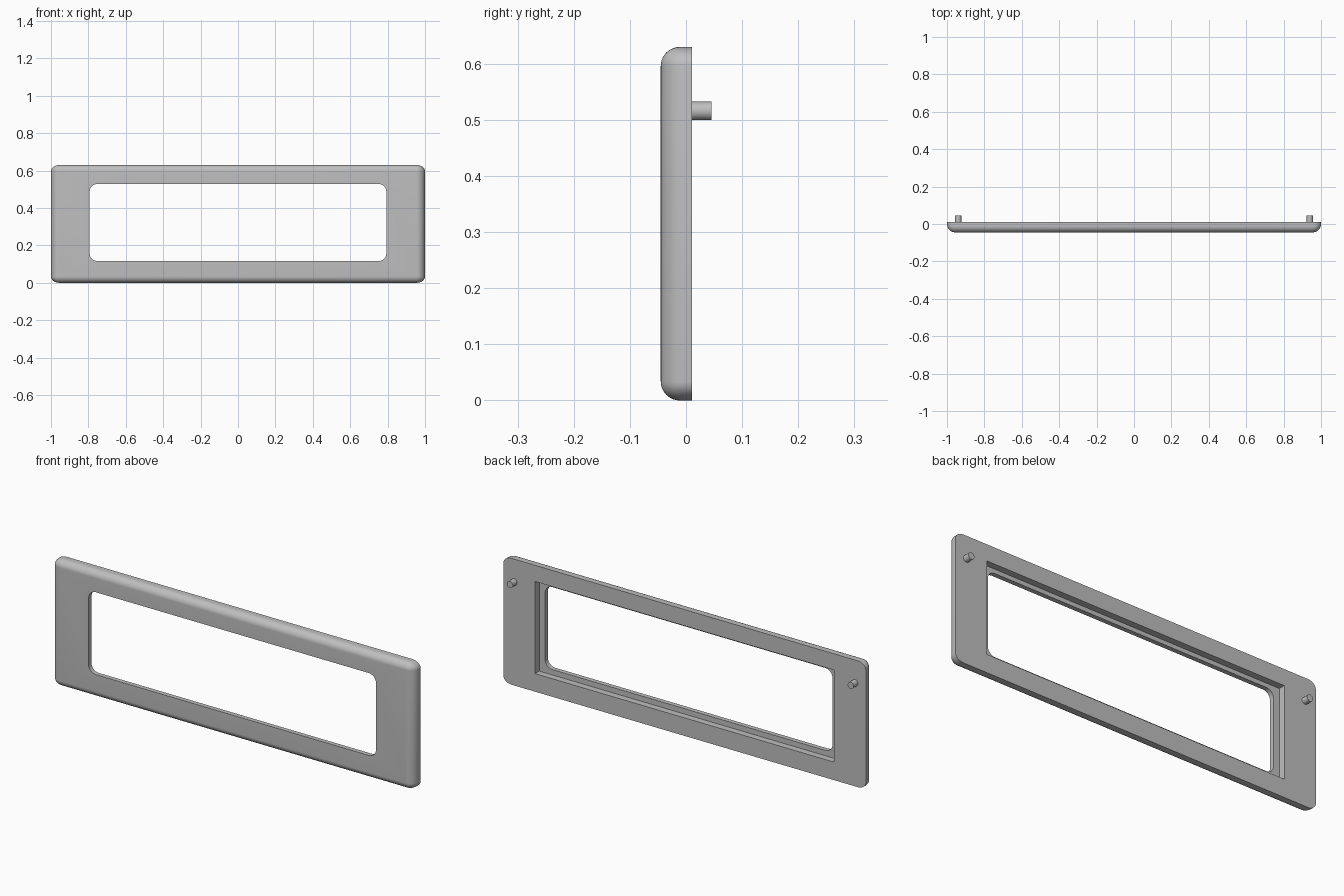
import bpy, bmesh
from math import sin, cos, pi, sqrt, radians
from mathutils import Matrix, Vector

cube = bpy.data.objects.get("Cube")
if cube:
    bpy.data.objects.remove(cube)

grey = bpy.data.materials.new("plain_grey")
grey.use_nodes = True
colour = (0.52, 0.52, 0.52, 1)
grey.diffuse_color = colour
grey.node_tree.nodes["Principled BSDF"].inputs["Base Color"].default_value = colour

BACK, FRONT, FLOOR = 0.011, -0.045, -0.022
HEIGHT = 0.63
SIDE_R, TOP_R = 0.045, 0.034   # edge rounding at the ends and along top and bottom
SEG = 8


def finish(bm, name):
    """Turn a bmesh into a grey object with sharp-edged smooth shading."""
    bmesh.ops.recalc_face_normals(bm, faces=bm.faces)
    mesh = bpy.data.meshes.new(name)
    bm.to_mesh(mesh)
    bm.free()
    mesh.materials.append(grey)
    obj = bpy.data.objects.new(name, mesh)
    bpy.context.collection.objects.link(obj)
    bpy.ops.object.select_all(action='DESELECT')
    obj.select_set(True)
    bpy.context.view_layer.objects.active = obj
    bpy.ops.object.shade_smooth_by_angle(angle=radians(30))
    return obj


def ring(bm, y, hx, z0, z1, rx=0.0, rz=0.0):
    """Rounded rectangle loop of vertices at depth y."""
    mid, hz = (z0 + z1) / 2, (z1 - z0) / 2
    verts = []
    for q, (sx, sz) in enumerate(((1, 1), (-1, 1), (-1, -1), (1, -1))):
        for i in range(SEG + 1):
            a = (q + i / SEG) * pi / 2
            verts.append(bm.verts.new((sx * (hx - rx) + rx * cos(a), y,
                                       mid + sz * (hz - rz) + rz * sin(a))))
    return verts


def inset(r, depth):
    """Inward step of a quarter round at a given depth into it."""
    depth = min(max(depth, 0), r)
    return r - sqrt(r * r - depth * depth)


# Frame: rounded outside, opening with a lip, square recess behind
bm = bmesh.new()
rings = [ring(bm, BACK, 1, 0, HEIGHT, SIDE_R, TOP_R)]
for i in range(13):
    y = FRONT * sin(i / 12 * pi / 2)
    dx = inset(SIDE_R, -y)
    dz = inset(TOP_R, -y - (SIDE_R - TOP_R))
    rings.append(ring(bm, y, 1 - dx, dz, HEIGHT - dz, SIDE_R - dx, TOP_R - dz))
for y in (FRONT, FLOOR):
    rings.append(ring(bm, y, 0.793, 0.117, 0.528, 0.04, 0.04))
for y in (FLOOR, BACK):
    rings.append(ring(bm, y, 0.825, 0.09, 0.549))
for a, b in zip(rings, rings[1:] + rings[:1]):
    for i in range(len(a)):
        j = (i + 1) % len(a)
        bm.faces.new((a[i], a[j], b[j], b[i]))
bmesh.ops.remove_doubles(bm, verts=bm.verts, dist=0.00005)
finish(bm, "frame")

# Mounting pegs on the back
for side, name in ((1, "left_peg"), (-1, "right_peg")):
    bm = bmesh.new()
    bmesh.ops.create_cone(bm, cap_ends=True, segments=32, radius1=0.0165,
                          radius2=0.0165, depth=0.04)
    bm.transform(Matrix.Translation(Vector((side * 0.94, 0.025, 0.516)))
                 @ Matrix.Rotation(pi / 2, 4, 'X'))
    finish(bm, name)
